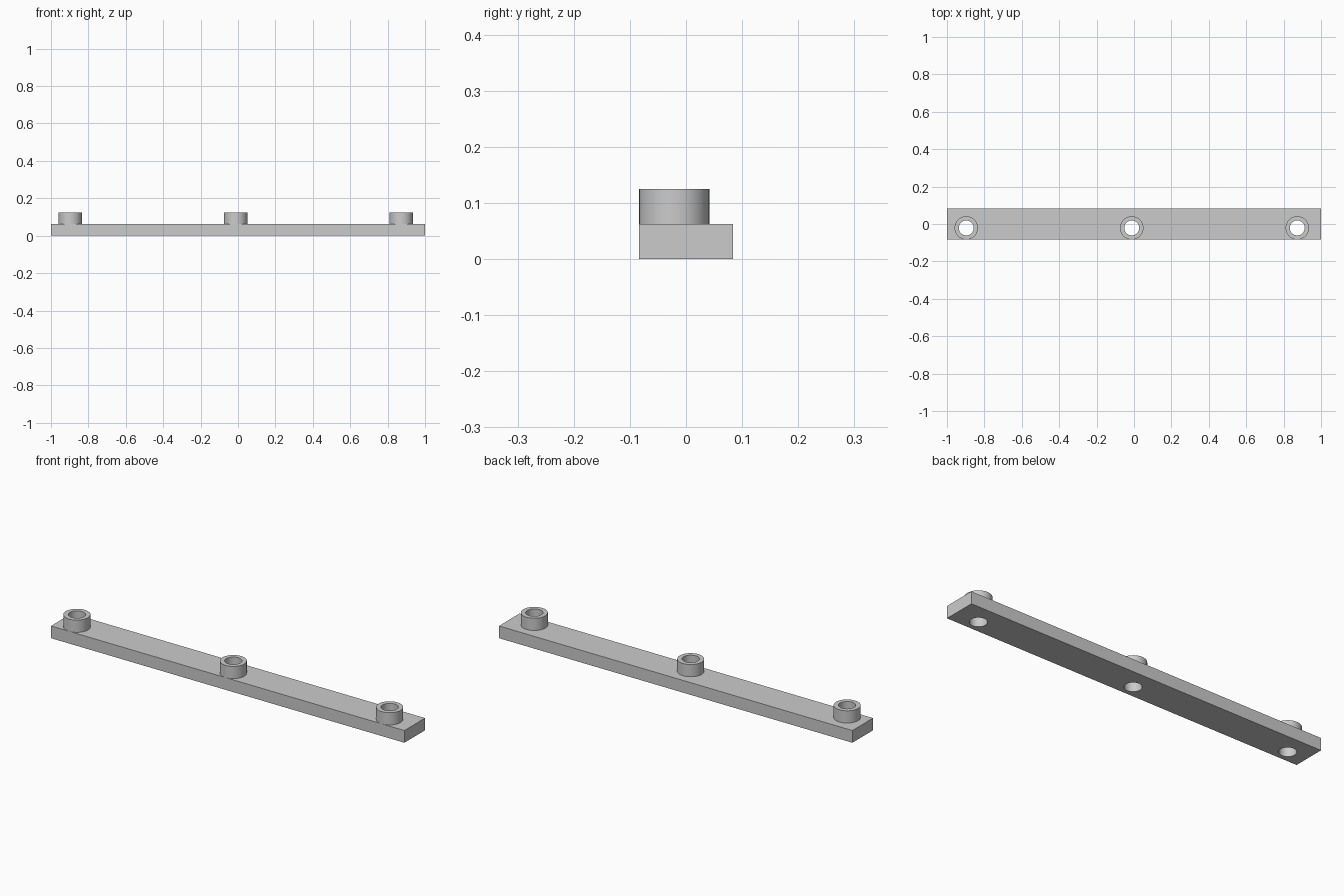
import bpy
import bmesh
import math

cube = bpy.data.objects.get("Cube")
if cube:
    bpy.data.objects.remove(cube, do_unlink=True)

WIDTH, THICK, TOP = 0.167, 0.0625, 0.125
OUTER, INNER, SIDES = 0.0625, 0.04, 48
HOLE_Y = -0.021
HOLES = {"right": -0.897, "middle": -0.012, "left": 0.873}

grey = bpy.data.materials.new("plain_grey")
grey.use_nodes = True
colour = (0.6, 0.6, 0.6, 1)
grey.diffuse_color = colour
grey.node_tree.nodes["Principled BSDF"].inputs["Base Color"].default_value = colour


def finish(obj):
    """Smooth the round walls and keep the rims sharp."""
    bpy.ops.object.select_all(action="DESELECT")
    obj.select_set(True)
    bpy.context.view_layer.objects.active = obj
    bpy.ops.object.shade_smooth_by_angle(angle=math.radians(30))


def make_collar(name, x):
    """Spin a rectangular section into a tube."""
    bm = bmesh.new()
    section = [(INNER, THICK), (OUTER, THICK), (OUTER, TOP), (INNER, TOP)]
    verts = [bm.verts.new((r, 0, z)) for r, z in section]
    edges = [bm.edges.new((verts[i], verts[(i + 1) % 4])) for i in range(4)]
    bmesh.ops.spin(bm, geom=verts + edges, cent=(0, 0, 0), axis=(0, 0, 1),
                   angle=math.tau, steps=SIDES)
    bmesh.ops.remove_doubles(bm, verts=bm.verts, dist=0.0001)
    bmesh.ops.recalc_face_normals(bm, faces=bm.faces)
    mesh = bpy.data.meshes.new(name)
    bm.to_mesh(mesh)
    bm.free()
    mesh.materials.append(grey)
    obj = bpy.data.objects.new(name, mesh)
    obj.location = (x, HOLE_Y, 0)
    bpy.context.collection.objects.link(obj)
    finish(obj)


# Flat bar
bpy.ops.mesh.primitive_cube_add(size=1, location=(0, 0, THICK / 2))
bar = bpy.context.object
bar.name = "bar"
bar.scale = (2, WIDTH, THICK)
bpy.ops.object.transform_apply(location=True, scale=True)
bar.data.materials.append(grey)

# Through holes, each topped by a collar
for side, x in HOLES.items():
    bpy.ops.mesh.primitive_cylinder_add(vertices=SIDES, radius=INNER, depth=0.3,
                                        location=(x, HOLE_Y, 0))
    cutter = bpy.context.object
    cutter.hide_render = True
    cutter.data.materials.append(grey)
    bpy.context.view_layer.objects.active = bar
    cut = bar.modifiers.new("hole", "BOOLEAN")
    cut.operation = "DIFFERENCE"
    cut.solver = "EXACT"
    cut.object = cutter
    bpy.ops.object.modifier_apply(modifier=cut.name)
    bpy.data.objects.remove(cutter, do_unlink=True)
    make_collar(side + "_collar", x)

finish(bar)
